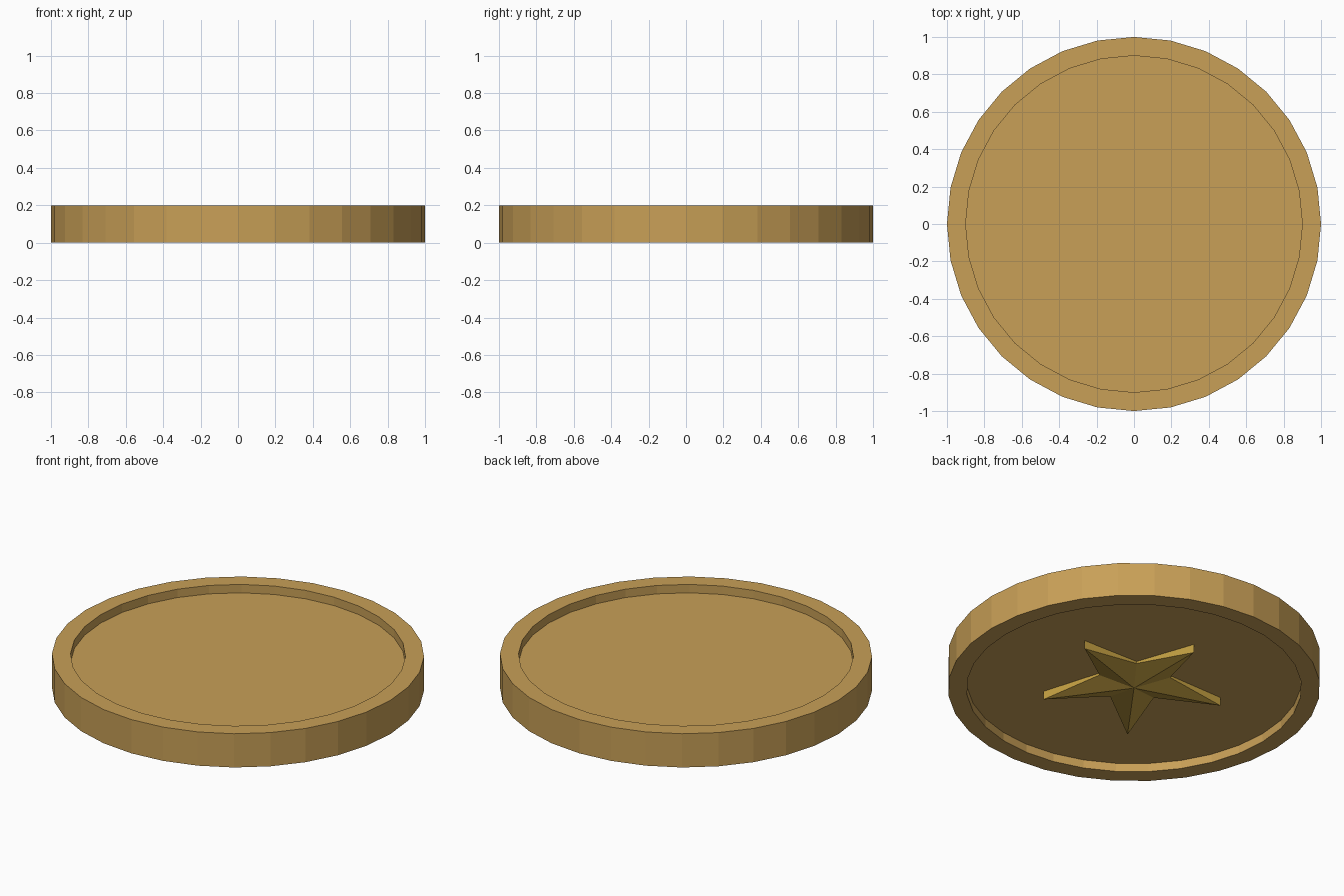
import bpy, bmesh
from math import sin, cos, pi

if "Cube" in bpy.data.objects:
    bpy.data.objects.remove(bpy.data.objects["Cube"])

SIDES = 32
POINTS = 5


def material(name, color):
    m = bpy.data.materials.new(name)
    m.diffuse_color = (*color, 1.0)
    m.use_nodes = True
    m.node_tree.nodes["Principled BSDF"].inputs["Base Color"].default_value = m.diffuse_color
    return m


def finish(bm, name, mat):
    bmesh.ops.recalc_face_normals(bm, faces=bm.faces)
    mesh = bpy.data.meshes.new(name)
    bm.to_mesh(mesh)
    bm.free()
    mesh.materials.append(mat)
    obj = bpy.data.objects.new(name, mesh)
    bpy.context.collection.objects.link(obj)
    return obj


def bridge(bm, a, b):
    n = len(a)
    for i in range(n):
        j = (i + 1) % n
        bm.faces.new((a[i], a[j], b[j], b[i]))


# Coin disc: turned profile with a recessed face inside a raised rim on both sides
bm = bmesh.new()
profile = [(0.9, 0.05), (0.9, 0.0), (1.0, 0.0), (1.0, 0.2), (0.9, 0.2), (0.9, 0.15)]
rings = [[bm.verts.new((r * cos(2 * pi * i / SIDES), r * sin(2 * pi * i / SIDES), z))
          for i in range(SIDES)] for r, z in profile]
for lower, upper in zip(rings, rings[1:]):
    bridge(bm, lower, upper)
bm.faces.new(rings[0])
bm.faces.new(rings[-1])
finish(bm, "coin_disc", material("bronze", (0.58, 0.35, 0.095)))

# Star relief on the underside: ridges run to the tips, creases drop to the notches
bm = bmesh.new()
base, relief = [], []
for i in range(2 * POINTS):
    tip = i % 2 == 0
    r = 0.5 if tip else 0.2
    a = pi / 2 + i * pi / POINTS
    x, y = r * cos(a), r * sin(a)
    base.append(bm.verts.new((x, y, 0.05)))
    relief.append(bm.verts.new((x, y, 0.0 if tip else 0.038)))
bridge(bm, base, relief)
bm.faces.new(base)
peak = bm.verts.new((0, 0, 0))
for i in range(2 * POINTS):
    bm.faces.new((relief[i], relief[(i + 1) % (2 * POINTS)], peak))
finish(bm, "star_relief", material("gold", (0.55, 0.35, 0.055)))
